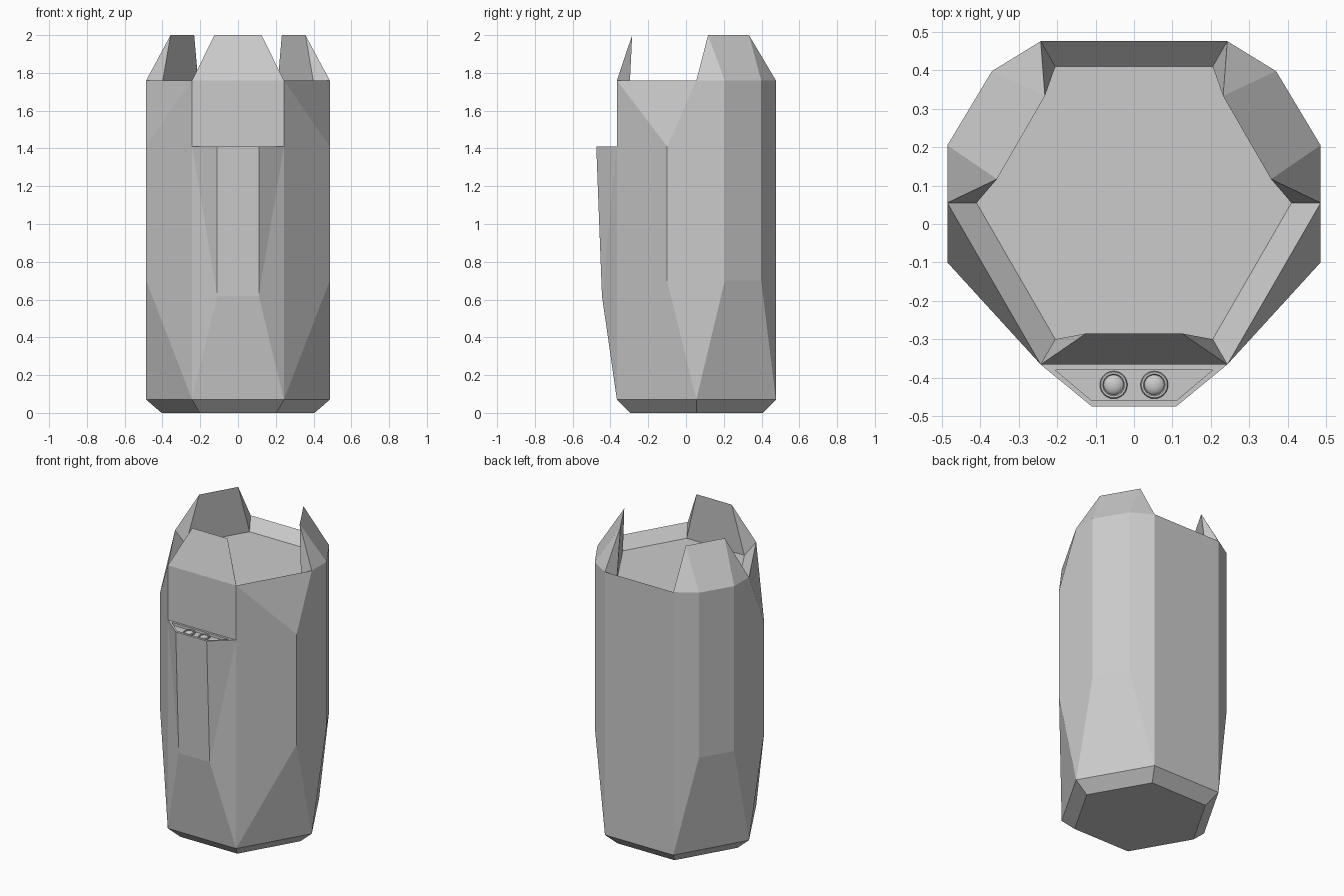
import bpy, bmesh
from math import sin, cos, pi, radians
from mathutils import Vector, Matrix

if "Cube" in bpy.data.objects:
    bpy.data.objects.remove(bpy.data.objects["Cube"])

CY = 0.055            # centre of the hexagon
R, RI = 0.486, 0.41   # outer and inset hexagon radius
LOW, RIM, TOP = 0.07, 1.76, 2.0

bm = bmesh.new()


def face(*pts, mirror=True):
    """Add a face, and its copy across x = 0."""
    for s in ((1, -1) if mirror else (1,)):
        bm.faces.new([bm.verts.new((p[0] * s, p[1], p[2])) for p in pts])


def sym(*half):
    """Add one face that spans x = 0 from its right-hand points."""
    face(*half, *[(-x, y, z) for x, y, z in reversed(half)], mirror=False)


def hexpt(k, r, z):
    a = radians(60 * k)
    return (r * cos(a), CY + r * sin(a), z)


def turn(p, deg):
    c = Vector((0, CY, 0))
    return tuple(Matrix.Rotation(radians(deg), 3, 'Z') @ (Vector(p) - c) + c)


# corner k: 0 side, 1 back, -1 front (right half)
F, S, B = [hexpt(k, R, LOW) for k in (-1, 0, 1)]
FT, ST, BT = [hexpt(k, R, RIM) for k in (-1, 0, 1)]

# bottom plate and its bevel, sunken top floor
for z in (0, RIM - 0.07):
    sym(*[hexpt(k, 0.405 if z == 0 else RI, z) for k in (-1, 0, 1)])
for a, b in ((-1, 0), (0, 1)):
    face(hexpt(a, 0.405, 0), hexpt(b, 0.405, 0), hexpt(b, R, LOW), hexpt(a, R, LOW))
for k in (-1, 1):
    sym(hexpt(k, 0.405, 0), hexpt(k, R, LOW))

# open rim slopes
sym(BT, hexpt(1, RI, RIM - 0.07))
face(FT, ST, hexpt(0, RI, RIM - 0.07), hexpt(-1, RI, RIM - 0.07))

# flat back, front-side facets
sym(B, BT)
e0, e1 = (R, -0.10, 0.70), (R, -0.10, 1.41)
face(F, e0, e1, FT)
face(F, S, e0)
face(FT, e1, ST)
face(e0, S, ST, e1)

# bulged back-side panels
s0, b0 = (R, 0.205, 0.70), (0.37, 0.398, 0.70)
s1, b1 = s0[:2] + (RIM,), b0[:2] + (RIM,)
face(S, B, b0, s0)
face(s0, b0, b1, s1)
face(S, s0, s1, ST)
face(B, BT, b1, b0)

# crown teeth: tips and inner corners turned from the front one
tl, tr = (-0.125, -0.285, TOP), (0.125, -0.285, TOP)
for deg in (0, 120):
    a, b = turn(tl, deg), turn(tr, deg)
    k = -2 if deg == 0 else 0
    oa, ob = hexpt(k, R, RIM), hexpt(k + 1, R, RIM)
    ia, ib = hexpt(k, RI, RIM - 0.07), hexpt(k + 1, RI, RIM - 0.07)
    m = deg > 0
    face(ia, ib, b, a, mirror=m)
    face(oa, a, ia, mirror=m)
    face(ob, ib, b, mirror=m)
    if m:
        face(s1, b1, b, a)
        face(oa, s1, a)
        face(ob, b, b1)
    else:
        face(oa, ob, b, a, mirror=m)

# front bulge with a sunken shelf
Z, ZF = 1.41, 1.393
FS = FT[:2] + (Z,)
p0, p1 = (0.11, -0.445, 0.62), (0.11, -0.475, Z)
sym(F, p0)
sym(p0, p1)
face(F, FS, p0)
face(p0, FS, p1)
sym(FS, FT)
q0, q1 = (0.205, -0.38, Z), (0.11, -0.46, Z)
f0, f1 = q0[:2] + (ZF,), q1[:2] + (ZF,)
face(FS, p1, q1, q0)
face(q0, q1, f1, f0)
for a, b in ((FS, q0), (p1, q1), (q0, f0), (q1, f1), (f0, f1)):
    sym(a, b)

bmesh.ops.remove_doubles(bm, verts=bm.verts, dist=0.0005)
bmesh.ops.recalc_face_normals(bm, faces=bm.faces)
mesh = bpy.data.meshes.new("body")
bm.to_mesh(mesh)
bm.free()
bpy.context.collection.objects.link(bpy.data.objects.new("body", mesh))

# two domed buttons in collars
for side, x in (("left", -0.053), ("right", 0.053)):
    bpy.ops.mesh.primitive_torus_add(location=(x, -0.419, ZF + 0.007), major_radius=0.031,
                                     minor_radius=0.005, major_segments=24, minor_segments=6)
    bpy.context.object.name = side + "_button_collar"
    bpy.ops.mesh.primitive_uv_sphere_add(segments=16, ring_count=8, radius=0.028,
                                         location=(x, -0.419, ZF))
    dome = bpy.context.object
    dome.name = side + "_button"
    dome.scale.z = 0.6
    bpy.ops.object.shade_smooth_by_angle()
